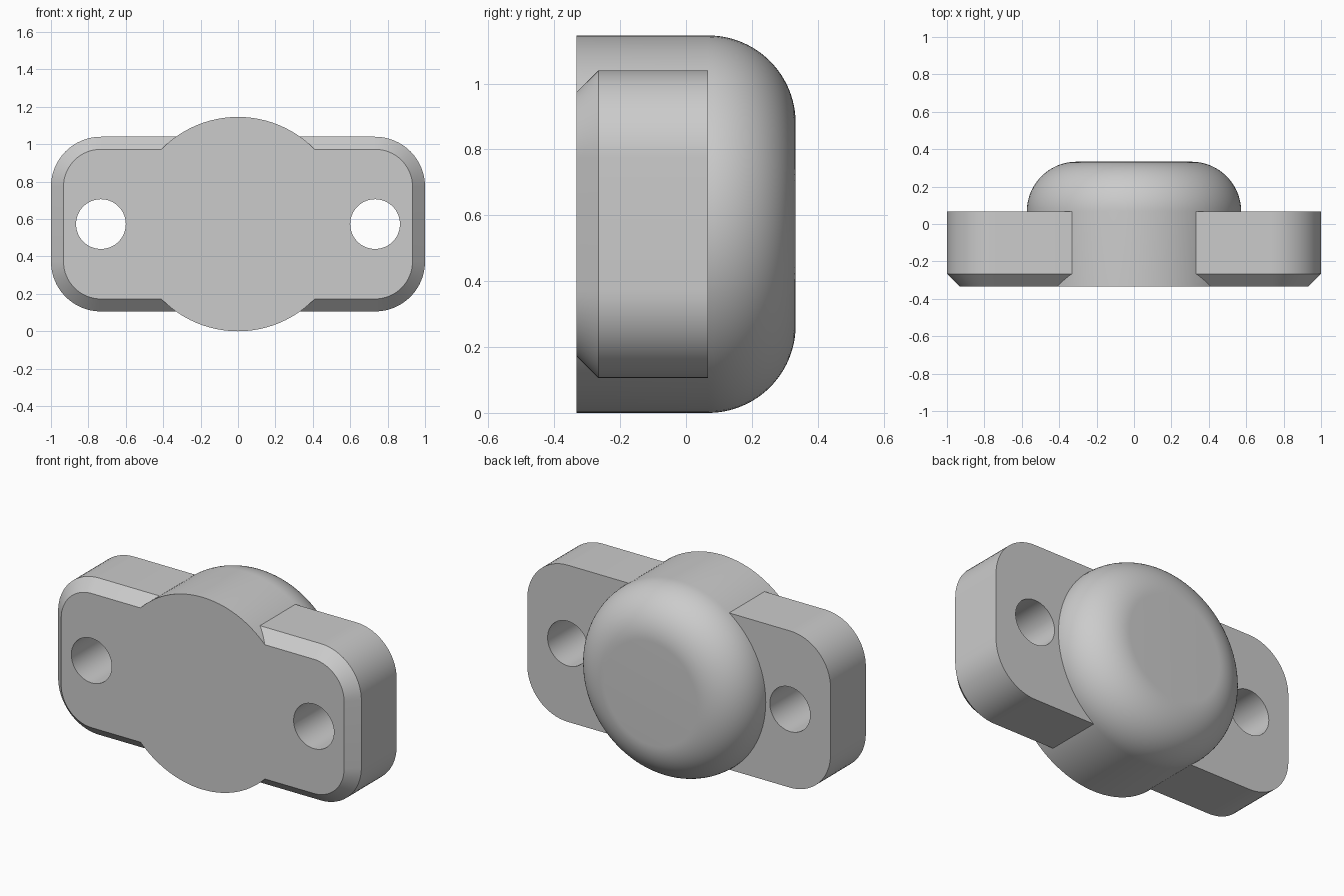
import bpy, bmesh
from math import sin, cos, pi, radians

old = bpy.data.objects.get("Cube")
if old:
    bpy.data.objects.remove(old, do_unlink=True)

MID_Z = 0.573      # height of the body axis
FRONT, BACK = -0.333, 0.333
PLATE_BACK = 0.067

grey = bpy.data.materials.new("plain grey")
grey.use_nodes = True
grey.diffuse_color = (0.6, 0.6, 0.6, 1)
grey.node_tree.nodes["Principled BSDF"].inputs["Base Color"].default_value = (0.6, 0.6, 0.6, 1)


def rounded_ring(y, half_w, half_h, radius, cx=0, steps=16):
    """Rounded rectangle in the plane of the given y."""
    points = []
    for quarter, (sx, sz) in enumerate([(1, 1), (-1, 1), (-1, -1), (1, -1)]):
        for i in range(steps + 1):
            a = (quarter + i / steps) * pi / 2
            points.append((cx + sx * (half_w - radius) + radius * cos(a), y,
                           MID_Z + sz * (half_h - radius) + radius * sin(a)))
    return points


def circle_ring(y, radius, cx=0, steps=96):
    return [(cx + radius * cos(2 * pi * i / steps), y,
             MID_Z + radius * sin(2 * pi * i / steps)) for i in range(steps)]


def loft(name, rings):
    """Closed solid that joins equal rings and caps both ends."""
    bm = bmesh.new()
    loops = [[bm.verts.new(p) for p in ring] for ring in rings]
    for a, b in zip(loops, loops[1:]):
        for i in range(len(a)):
            j = (i + 1) % len(a)
            bm.faces.new((a[i], a[j], b[j], b[i]))
    bm.faces.new(loops[0])
    bm.faces.new(loops[-1])
    bmesh.ops.recalc_face_normals(bm, faces=bm.faces)
    mesh = bpy.data.meshes.new(name)
    bm.to_mesh(mesh)
    bm.free()
    mesh.materials.append(grey)
    obj = bpy.data.objects.new(name, mesh)
    bpy.context.collection.objects.link(obj)
    return obj


def combine(target, other, operation):
    mod = target.modifiers.new("join", 'BOOLEAN')
    mod.operation, mod.object, mod.solver = operation, other, 'EXACT'
    bpy.context.view_layer.objects.active = target
    bpy.ops.object.modifier_apply(modifier=mod.name)
    bpy.data.objects.remove(other, do_unlink=True)


# Mounting plate with a chamfered front edge
chamfer = 0.067
body = loft("flanged_body", [
    rounded_ring(FRONT, 1 - chamfer, 0.467 - chamfer, 0.2),
    rounded_ring(FRONT + chamfer, 1, 0.467, 0.267),
    rounded_ring(PLATE_BACK, 1, 0.467, 0.267)])

# Round boss with a large fillet at the back
fillet, boss_radius = BACK - PLATE_BACK, 0.573
rings = [circle_ring(FRONT, boss_radius)]
for i in range(25):
    a = i / 24 * pi / 2
    rings.append(circle_ring(PLATE_BACK + fillet * sin(a),
                             boss_radius - fillet * (1 - cos(a))))
combine(body, loft("round_boss", rings), 'UNION')

# Screw holes through both ears
for side in (-1, 1):
    hole = loft("hole_cutter", [circle_ring(y, 0.133, side * 0.733, 64) for y in (-0.5, 0.2)])
    hole.hide_render = True
    combine(body, hole, 'DIFFERENCE')

bpy.ops.object.select_all(action='DESELECT')
body.select_set(True)
bpy.context.view_layer.objects.active = body
bpy.ops.object.shade_smooth_by_angle(angle=radians(30))
